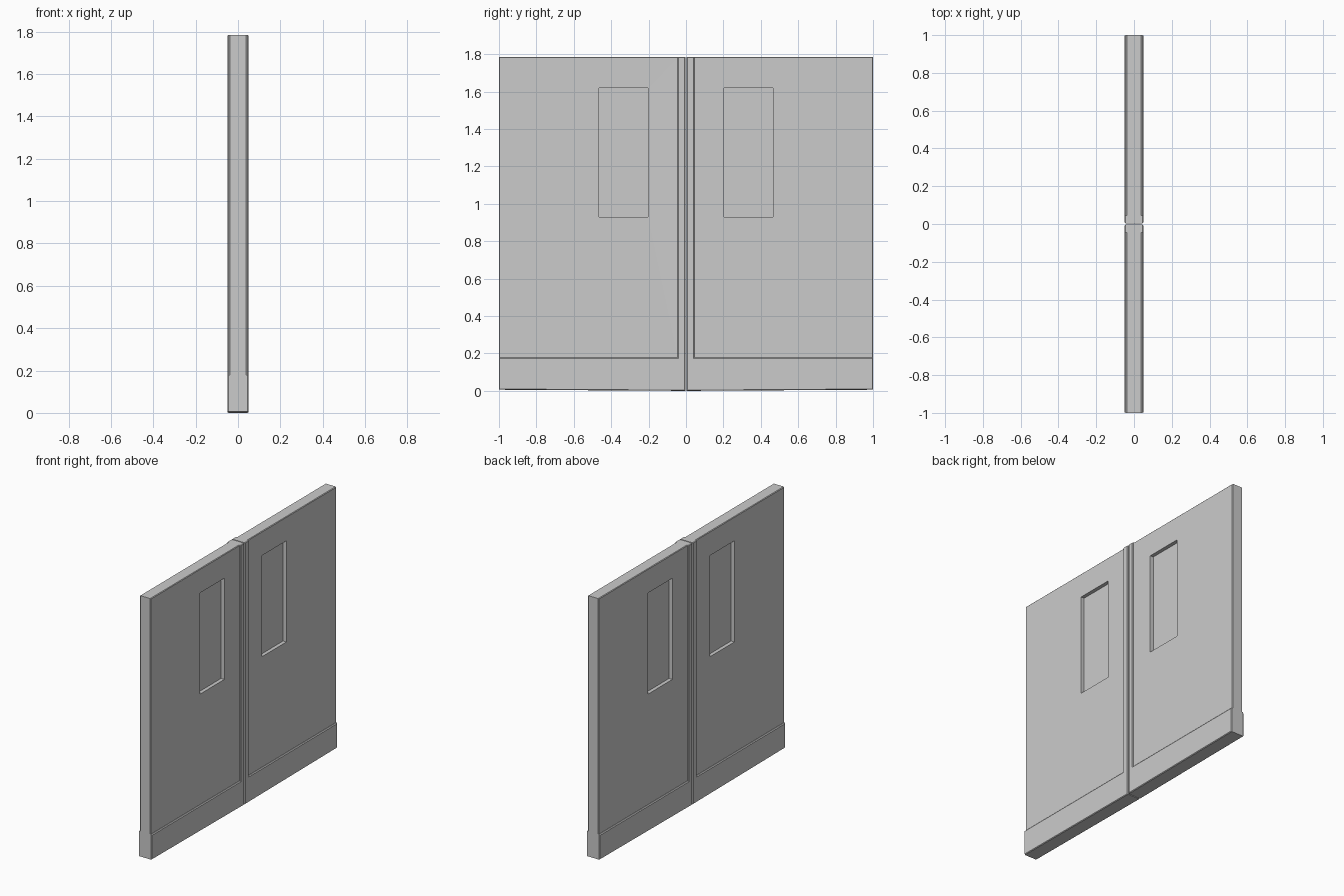
import bpy, bmesh

if "Cube" in bpy.data.objects:
    bpy.data.objects.remove(bpy.data.objects["Cube"])

grey = bpy.data.materials.new("door_grey")
grey.diffuse_color = (0.6, 0.6, 0.6, 1)
grey.use_nodes = True
grey.node_tree.nodes["Principled BSDF"].inputs["Base Color"].default_value = grey.diffuse_color


def loft(name, rings, side):
    """Skin a stack of (x, [(y, z), ...]) outlines, capped at both ends."""
    bm = bmesh.new()
    loops = [[bm.verts.new((x, side * y, z)) for y, z in pts] for x, pts in rings]
    n = len(loops[0])
    for a, b in zip(loops, loops[1:]):
        for i in range(n):
            j = (i + 1) % n
            bm.faces.new((a[i], a[j], b[j], b[i]))
    bm.faces.new(loops[0])
    bm.faces.new(loops[-1])
    bmesh.ops.recalc_face_normals(bm, faces=bm.faces)
    me = bpy.data.meshes.new(name)
    bm.to_mesh(me)
    bm.free()
    me.materials.append(grey)
    ob = bpy.data.objects.new(name, me)
    bpy.context.collection.objects.link(ob)


def rect(y0, y1, z0, z1):
    return [(y0, z0), (y1, z0), (y1, z1), (y0, z1)]


TOP = 1.785
for side, label in ((-1, "left"), (1, "right")):
    # door panel with a window recessed from both faces
    full = rect(0.045, 1.0, 0.178, TOP)
    face = rect(0.045, 0.996, 0.178, TOP - 0.004)
    window = rect(0.204, 0.464, 0.93, 1.62)
    half = [(0.015, window), (0.040, window), (0.041, face), (0.037, full)]
    loft(label + "_door_panel", half + [(-x, p) for x, p in reversed(half)], side)

    # thicker kick plate and meeting edge in one L shape, edges chamfered
    outer = [(0.003, 0), (1, 0.006), (1, 0.178), (0.045, 0.178), (0.045, TOP), (0.003, TOP)]
    inner = [(0.009, 0.004), (0.996, 0.01), (0.996, 0.172), (0.040, 0.172),
             (0.040, TOP - 0.004), (0.009, TOP - 0.004)]
    half = [(0.050, inner), (0.045, outer)]
    loft(label + "_kick_plate_and_edge", half + [(-x, p) for x, p in reversed(half)], side)
